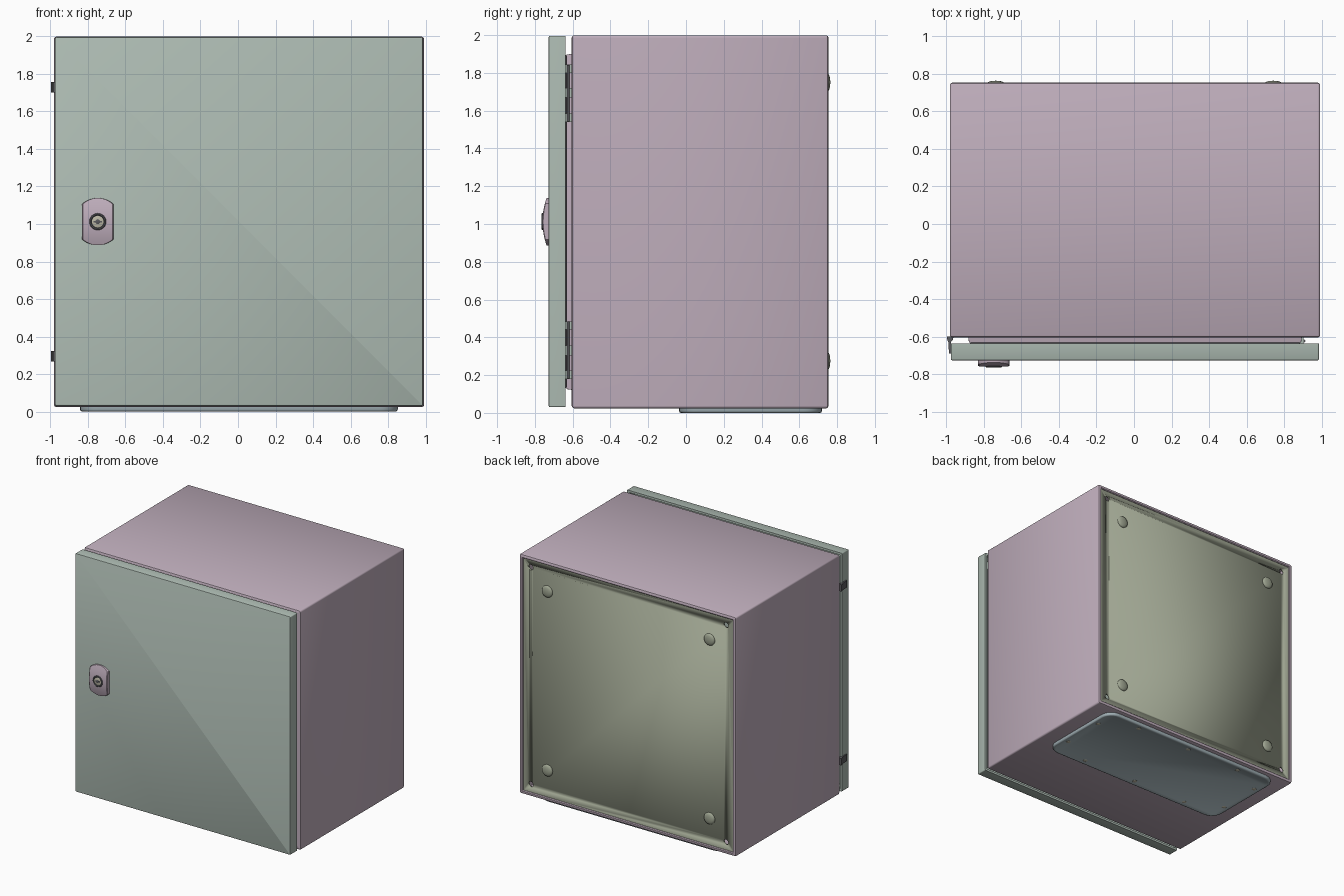
import bpy, bmesh, math
from mathutils import Vector

if "Cube" in bpy.data.objects:
    bpy.data.objects.remove(bpy.data.objects["Cube"])

def mat(name, r, g, b):
    m = bpy.data.materials.new(name)
    m.diffuse_color = (r, g, b, 1)
    m.use_nodes = True
    m.node_tree.nodes["Principled BSDF"].inputs["Base Color"].default_value = m.diffuse_color
    return m

MAUVE = mat("mauve", .52, .42, .50)
SAGE = mat("sage", .42, .50, .45)
OLIVE = mat("olive", .34, .37, .28)
SLATE = mat("slate", .36, .44, .47)
DARK = mat("dark", .10, .10, .11)
BRASS = mat("pale_metal", .50, .48, .38)
CZ = 1.0125  # mid height of the door

def rounded_rect(x0, x1, z0, z1, r, n=6):
    pts = []
    for cx, cz, a in ((x1 - r, z1 - r, 0), (x0 + r, z1 - r, 90),
                      (x0 + r, z0 + r, 180), (x1 - r, z0 + r, 270)):
        for i in range(n + 1):
            t = math.radians(a + 90 * i / n)
            pts.append((cx + r * math.cos(t), cz + r * math.sin(t)))
    return pts

def finish(name, bm, material):
    bmesh.ops.remove_doubles(bm, verts=bm.verts, dist=1e-5)
    bmesh.ops.recalc_face_normals(bm, faces=bm.faces)
    me = bpy.data.meshes.new(name)
    bm.to_mesh(me)
    bm.free()
    ob = bpy.data.objects.new(name, me)
    bpy.context.collection.objects.link(ob)
    me.materials.append(material)
    bpy.ops.object.select_all(action='DESELECT')
    ob.select_set(True)
    bpy.context.view_layer.objects.active = ob
    bpy.ops.object.shade_smooth_by_angle(angle=math.radians(35))
    return ob

def loft(name, rings, material, closed=False):
    bm = bmesh.new()
    vs = [[bm.verts.new(p) for p in ring] for ring in rings]
    n = len(vs[0])
    pairs = list(zip(vs, vs[1:])) + ([(vs[-1], vs[0])] if closed else [])
    for a, b in pairs:
        for i in range(n):
            j = (i + 1) % n
            bm.faces.new((a[i], a[j], b[j], b[i]))
    if not closed:
        bm.faces.new(vs[0])
        bm.faces.new(vs[-1])
    return finish(name, bm, material)

def on_axis(pts, h, axis):
    return [Vector((a, h, b)) if axis == 'y' else Vector((a, b, h)) for a, b in pts]

def tray(name, rect, r, profile, material, axis='y', closed=False):
    """Sweep a profile of (inset, height) around a rounded rectangle."""
    x0, x1, z0, z1 = rect
    rings = [on_axis(rounded_rect(x0 + i, x1 - i, z0 + i, z1 - i, max(r - i, .002)), h, axis)
             for i, h in profile]
    return loft(name, rings, material, closed)

def disc(name, a, b, profile, material, axis='y'):
    """Turned part from (radius, height) pairs."""
    rings = [on_axis(rounded_rect(a - r, a + r, b - r, b + r, r), h, axis) for r, h in profile]
    return loft(name, rings, material)

def prism(name, pts, z0, z1, material):
    return loft(name, [on_axis(pts, z, 'z') for z in (z0, z1)], material)

def box(name, x0, x1, y0, y1, z0, z1, material):
    return prism(name, [(x0, y0), (x1, y0), (x1, y1), (x0, y1)], z0, z1, material)

# Folded sheet body: rolled back rim, front flange and forward sealing lip
tray("cabinet_body", (-.982, .993, .024, 1.999), .014,
     [(.030, .735), (.030, .748), (.024, .754), (.012, .754), (.004, .750), (0, .742),
      (0, -.593), (.004, -.601), (.012, -.605), (.098, -.605), (.102, -.632), (.112, -.632),
      (.112, -.592), (.015, -.590), (.015, .735)], MAUVE, closed=True)

# Back panel with four corner mounting holes
panel = tray("back_panel", (-.960, .971, .046, 1.977), .01,
             [(0, .728), (0, .744)], OLIVE)
for sx in (-.885, .895):
    for sz in (.118, 1.908):
        cut = disc("hole_cutter", sx, sz, [(.022, .70), (.022, .78)], OLIVE)
        cut.hide_render = True
        m = panel.modifiers.new("hole", 'BOOLEAN')
        m.object, m.operation, m.solver = cut, 'DIFFERENCE', 'EXACT'
        bpy.context.view_layer.objects.active = panel
        bpy.ops.object.modifier_apply(modifier=m.name)
        bpy.data.objects.remove(cut)

# Domed plugs on the back
for x in (-.737, .743):
    for z in (.275, 1.75):
        disc("back_plug", x, z, [(.048, .740), (.048, .749), (.044, .755), (.034, .760),
                                 (.018, .763), (.004, .764)], OLIVE)

# Door pan, open towards the body, and its seal
tray("door", (-.977, .986, .03, 1.996), .008,
     [(.006, -.727), (.002, -.725), (0, -.721), (0, -.638), (.018, -.638), (.018, -.712)], SAGE)
tray("door_seal", (-.977, .986, .03, 1.996), .05,
     [(.085, -.712), (.085, -.650), (.105, -.633), (.125, -.650), (.125, -.712)],
     DARK, closed=True)

# Hinge brackets in the gap on the right, mirrored about mid height
for s in (1, -1):
    for d, h in ((.81, .022), (.682, .026), (.55, .022)):
        z = CZ + s * d
        box("hinge_bracket", .878, .904, -.690, -.606, z - h, z + h, SAGE)
    disc("hinge_pin", .907, -.624, [(.007, CZ + s * .53), (.007, CZ + s * .83)], DARK, 'z')

# Small clips on the left edge
clip = [(-.997, -.600), (-.962, -.600), (-.966, -.618), (-.977, -.630),
        (-.977, -.690), (-.987, -.690), (-.990, -.630), (-.997, -.615)]
for z in (.295, 1.728):
    prism("edge_clip", clip, z - .028, z + .028, DARK)

# Lock escutcheon: clipped circle outline with a bowed front
LX, LR = -.748, .126
rings = []
for i in range(25):
    t = math.radians(-84 + 168 * i / 24)
    z, w = LR * math.sin(t), min(.083, LR * math.cos(t))
    y = -.760 + .022 * (z / LR) ** 2
    rings.append([(LX - w, -.720, CZ + z), (LX - w, y + .004, CZ + z), (LX - w * .94, y, CZ + z),
                  (LX + w * .94, y, CZ + z), (LX + w, y + .004, CZ + z), (LX + w, -.720, CZ + z)])
loft("lock_plate", rings, MAUVE)

# Lock barrel: collar, recessed cup and key pin
disc("lock_collar", LX, CZ, [(.045, -.740), (.045, -.761), (.042, -.764), (.036, -.764),
                             (.033, -.7605), (.012, -.7605)], DARK)
disc("lock_face", LX, CZ, [(.032, -.758), (.032, -.7615), (.030, -.7625)], BRASS)
disc("key_pin", LX, CZ, [(.013, -.760), (.013, -.764), (.011, -.765)], DARK)
box("key_bit", LX - .022, LX + .022, -.764, -.760, CZ - .004, CZ + .004, DARK)

# Cable entry plate underneath with its screws
tray("entry_plate", (-.843, .852, -.037, .720), .10,
     [(0, .028), (0, .010), (.004, .003), (.010, 0), (.020, 0), (.026, .004)], SLATE, 'z')
spots = [(x, y) for x in (-.50, .005, .51) for y in (.015, .665)]
spots += [(x, y) for x in (-.79, .80) for y in (.155, .52)]
for x, y in spots:
    disc("entry_plate_screw", x, y, [(.018, .006), (.018, .003), (.013, .0005)], BRASS, 'z')
